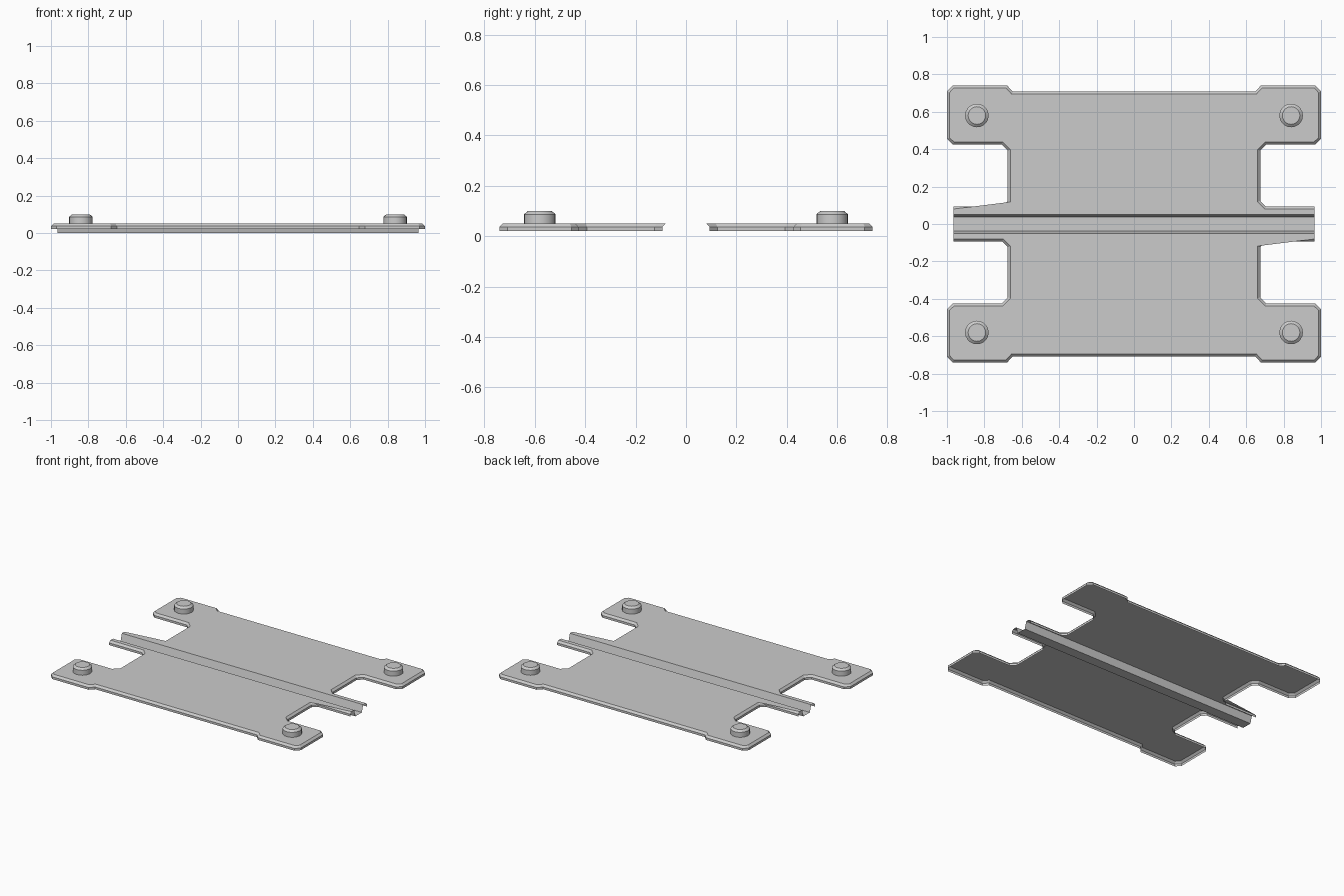
import bpy, bmesh
from mathutils import Vector

if "Cube" in bpy.data.objects:
    bpy.data.objects.remove(bpy.data.objects["Cube"])

TOP, EDGE, SKIRT = 0.051, 0.037, 0.021   # plate top, bevel foot, skirt foot
INSET = 0.014
GROOVE_TOP, GROOVE_BOTTOM, END_X = 0.051, 0.037, 0.966


def finish(name, bm):
    me = bpy.data.meshes.new(name)
    bm.to_mesh(me)
    bm.free()
    ob = bpy.data.objects.new(name, me)
    bpy.context.collection.objects.link(ob)
    return ob


def inset_path(pts, d):
    """Mitred offset of an open path towards its left side."""
    out = []
    for i, p in enumerate(pts):
        dirs = []
        if i > 0:
            dirs.append((p - pts[i - 1]).normalized())
        if i < len(pts) - 1:
            dirs.append((pts[i + 1] - p).normalized())
        normals = [Vector((-t.y, t.x)) for t in dirs]
        m = sum(normals, Vector((0, 0))).normalized()
        out.append(p + m * (d / m.dot(normals[0])))
    return out


# right half of the outline of one plate, from rail end to back edge
right = [(END_X, 0.094), (0.705, 0.094), (0.675, 0.124), (0.675, 0.392),
         (0.708, 0.425), (0.968, 0.425), (1.0, 0.455), (1.0, 0.709),
         (0.97, 0.74), (0.678, 0.74), (0.648, 0.708)]
outer = [Vector(p) for p in right] + [Vector((-x, y)) for x, y in reversed(right)]
inner = inset_path(outer, INSET)


def plate(name, s):
    """Open-bottomed plate: flat top, bevelled rim, short skirt."""
    bm = bmesh.new()

    def ring(path, z):
        return [bm.verts.new((p.x, p.y * s, z)) for p in path]

    rings = [ring(inner, TOP), ring(outer, EDGE), ring(outer, SKIRT)]
    lip = ring([Vector((-END_X, GROOVE_TOP)), Vector((END_X, GROOVE_TOP))], TOP)
    loop = rings[0] + lip
    bm.faces.new(loop if s > 0 else loop[::-1])
    for a, b in zip(rings, rings[1:]):
        for i in range(len(a) - 1):
            q = [a[i], b[i], b[i + 1], a[i + 1]]
            bm.faces.new(q if s > 0 else q[::-1])
    bmesh.ops.triangulate(bm, faces=[f for f in bm.faces if len(f.verts) > 4])
    return finish(name, bm)


plate("back_plate", 1)
plate("front_plate", -1)

# sunken channel between the plates
bm = bmesh.new()
profile = [(-GROOVE_TOP, TOP), (-GROOVE_BOTTOM, 0), (GROOVE_BOTTOM, 0), (GROOVE_TOP, TOP)]
left, rgt = [[bm.verts.new((x, y, z)) for y, z in profile] for x in (-END_X, END_X)]
for i in range(3):
    bm.faces.new([left[i], rgt[i], rgt[i + 1], left[i + 1]])
finish("centre_channel", bm)


# bevelled studs on the corner pads
def stud(name, x, y):
    bm = bmesh.new()
    for z0, z1, r0, r1 in ((TOP, 0.087, 0.063, 0.063), (0.087, 0.1, 0.063, 0.047)):
        bmesh.ops.create_cone(bm, cap_ends=(z1 > 0.09), segments=20, radius1=r0, radius2=r1,
                              depth=z1 - z0)
        new = [v for v in bm.verts if not v.tag]
        bmesh.ops.translate(bm, verts=new, vec=(x, y, (z0 + z1) / 2))
        for v in new:
            v.tag = True
    # drop the hidden cap inside and join the two rings
    bmesh.ops.delete(bm, geom=[f for f in bm.faces if len(f.verts) > 4
                               and f.calc_center_median().z < 0.095], context='FACES_ONLY')
    bmesh.ops.remove_doubles(bm, verts=bm.verts, dist=1e-4)
    for f in bm.faces:
        f.smooth = len(f.verts) == 4
    for e in bm.edges:
        e.smooth = e.calc_face_angle(0) < 0.6
    finish(name, bm)


for sx, nx in ((-1, "left"), (1, "right")):
    for sy, ny in ((-1, "front"), (1, "back")):
        stud(f"stud_{ny}_{nx}", sx * 0.84, sy * 0.58)
